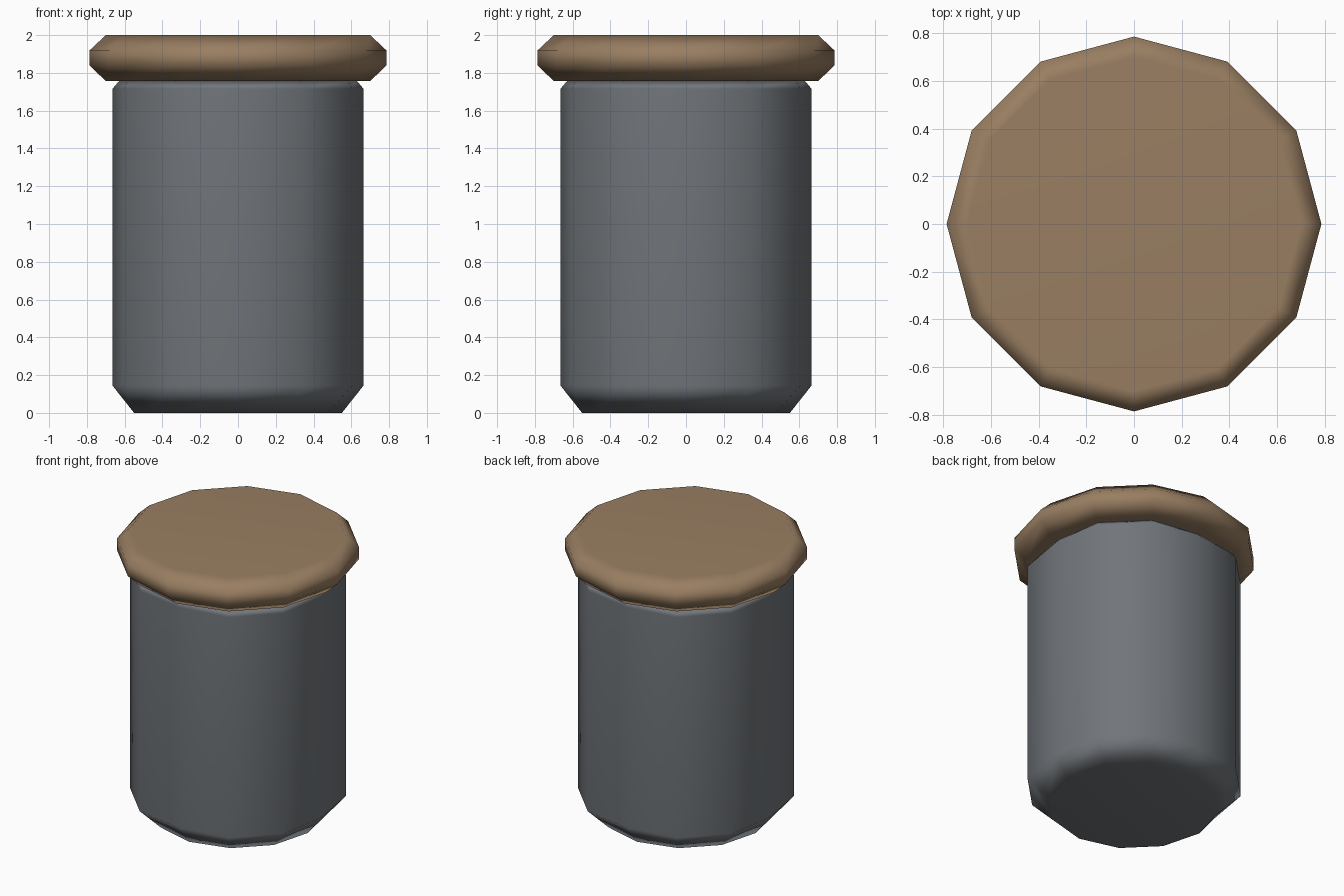
import bpy
import bmesh
from math import cos, sin, tau

SIDES = 12

cube = bpy.data.objects.get("Cube")
if cube:
    bpy.data.objects.remove(cube, do_unlink=True)


def make_material(name, colour):
    mat = bpy.data.materials.new(name)
    mat.use_nodes = True
    mat.diffuse_color = colour
    mat.node_tree.nodes["Principled BSDF"].inputs["Base Color"].default_value = colour
    return mat


def turned_part(name, profile, mat):
    """Closed solid from rings (axis radius, corner radius, height), bottom to top."""
    bm = bmesh.new()
    rings = []
    for axis_r, corner_r, z in profile:
        ring = []
        for i in range(SIDES):
            r = corner_r if i % 3 else axis_r
            angle = tau * i / SIDES
            ring.append(bm.verts.new((r * cos(angle), r * sin(angle), z)))
        rings.append(ring)
    for low, high in zip(rings, rings[1:]):
        for i in range(SIDES):
            j = (i + 1) % SIDES
            bm.faces.new((low[i], low[j], high[j], high[i]))
    bm.faces.new(rings[0][::-1])
    bm.faces.new(rings[-1])
    for face in bm.faces:
        face.smooth = True
    mesh = bpy.data.meshes.new(name)
    bm.to_mesh(mesh)
    bm.free()
    mesh.materials.append(mat)
    obj = bpy.data.objects.new(name, mesh)
    bpy.context.collection.objects.link(obj)
    # Large flat faces stay flat while the bevels blend smoothly
    obj.modifiers.new("Flat Caps", 'WEIGHTED_NORMAL')


grey = make_material("slate grey", (0.165, 0.18, 0.196, 1))
tan = make_material("cork tan", (0.32, 0.21, 0.122, 1))

# Jar body, slightly squared in section, with chamfered foot and shoulder
turned_part("jar_body", [(0.55, 0.55, 0), (0.665, 0.70, 0.145),
                         (0.665, 0.70, 1.715), (0.63, 0.67, 1.757)], grey)

# Round overhanging lid with chamfered rims
turned_part("jar_lid", [(0.70, 0.70, 1.757), (0.785, 0.785, 1.838),
                        (0.785, 0.785, 1.92), (0.70, 0.70, 2.0)], tan)
